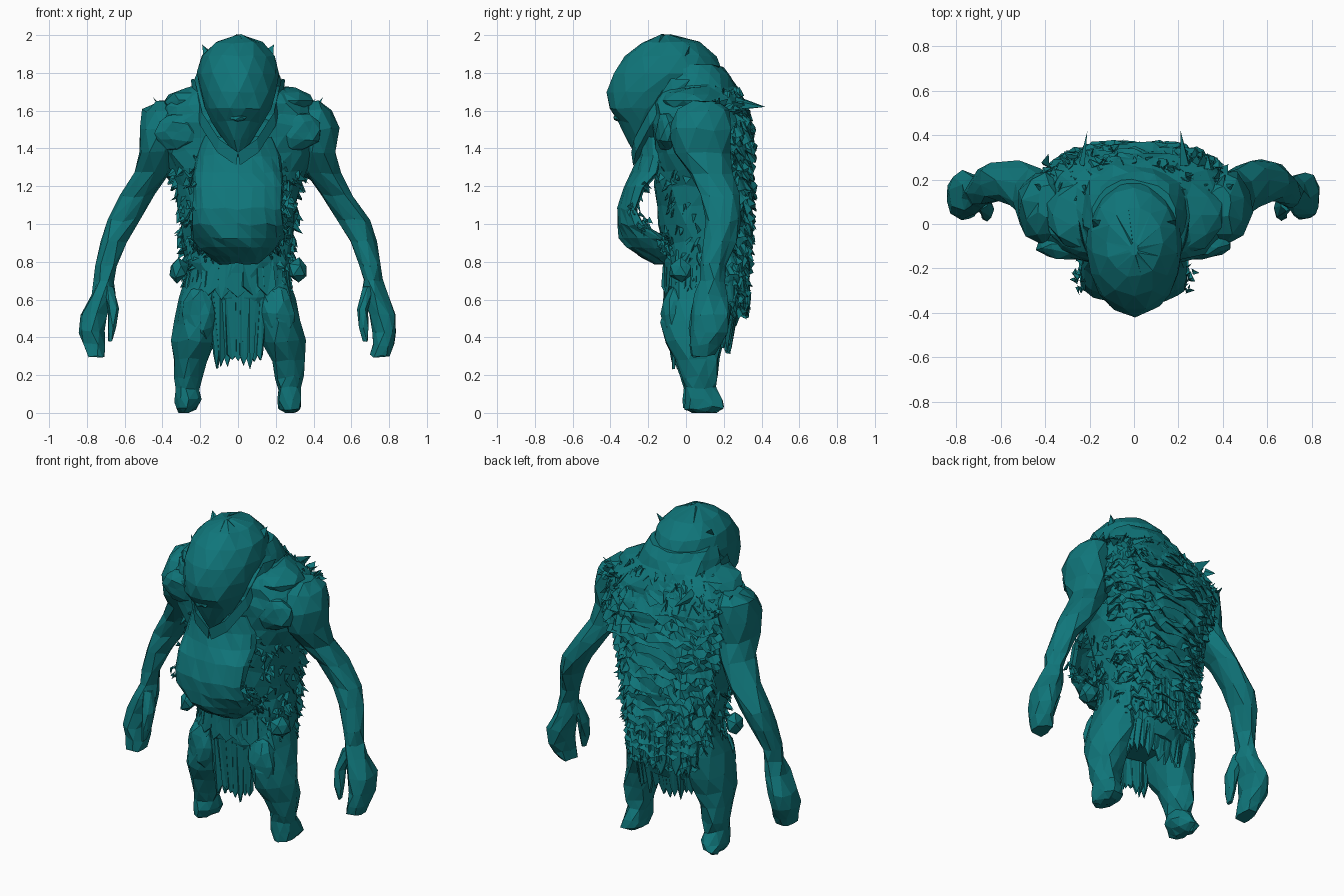
import bpy
import bmesh
import math
import random
from mathutils import Vector

rng = random.Random(7)

default_cube = bpy.data.objects.get("Cube")
if default_cube:
    bpy.data.objects.remove(default_cube, do_unlink=True)

# Single teal hide colour
teal = bpy.data.materials.new("teal hide")
teal.use_nodes = True
teal.diffuse_color = (0.005, 0.18, 0.195, 1)
shader = teal.node_tree.nodes["Principled BSDF"]
shader.inputs["Base Color"].default_value = teal.diffuse_color
shader.inputs["Roughness"].default_value = 0.8


def finish(name, bm):
    """Turn a bmesh into a flat shaded teal object."""
    bmesh.ops.recalc_face_normals(bm, faces=bm.faces)
    mesh = bpy.data.meshes.new(name)
    bm.to_mesh(mesh)
    bm.free()
    mesh.materials.append(teal)
    obj = bpy.data.objects.new(name, mesh)
    bpy.context.collection.objects.link(obj)
    return obj


def wobble(amount):
    return Vector([rng.uniform(-amount, amount) for _ in range(3)])


def ring_point(angle, z, x, rx, front, back, square=1):
    """Point on a level oval; a square value below one gives boxier corners."""
    s, c = math.sin(angle), math.cos(angle)
    s = math.copysign(abs(s) ** square, s)
    c = math.copysign(abs(c) ** square, c)
    return Vector((x + rx * s, (front + back) / 2 - (back - front) / 2 * c, z))


def surface_point(sections, t, angle):
    """Point at fraction t along a stack of ovals."""
    place = t * (len(sections) - 1)
    i = min(int(place), len(sections) - 2)
    low, high = ring_point(angle, *sections[i]), ring_point(angle, *sections[i + 1])
    return low.lerp(high, place - i)


def loft(name, sections, sides=10, rough=0.01, steps=1, side=1):
    """Skin a stack of ovals into a closed faceted body."""
    bm = bmesh.new()
    rows = (len(sections) - 1) * steps
    rings = []
    for r in range(rows + 1):
        ring = []
        for k in range(sides):
            turn = (k + 0.5 * (r % 2)) * math.tau / sides
            p = surface_point(sections, r / rows, turn) + wobble(rough)
            ring.append(bm.verts.new((p.x * side, p.y, max(p.z, 0))))
        rings.append(ring)
    for r in range(rows):
        a, b, odd = rings[r], rings[r + 1], r % 2
        for k in range(sides):
            n = (k + 1) % sides
            if odd:
                bm.faces.new((a[k], b[n], b[k]))
                bm.faces.new((a[k], a[n], b[n]))
            else:
                bm.faces.new((a[k], a[n], b[k]))
                bm.faces.new((a[n], b[n], b[k]))
    bm.faces.new(rings[0])
    bm.faces.new(rings[-1])
    return finish(name, bm)


def blob(name, centre, radii, rough=0.01, detail=2):
    bm = bmesh.new()
    bmesh.ops.create_icosphere(bm, subdivisions=detail, radius=1)
    for v in bm.verts:
        v.co = Vector(centre) + Vector([c * r for c, r in zip(v.co, radii)]) + wobble(rough)
    return finish(name, bm)


def add_shard(bm, base, tip, width):
    """Thin four sided splinter of fur."""
    along = (tip - base).normalized()
    across = along.cross(wobble(1)).normalized()
    third = along.cross(across)
    corners = [base + across * width, base - across * width, base + third * width * 0.5, tip]
    a, b, c, d = [bm.verts.new(p) for p in corners]
    for face in ((a, b, c), (a, b, d), (b, c, d), (c, a, d)):
        bm.faces.new(face)


def outward(angle):
    return Vector((math.sin(angle), -math.cos(angle), 0))


def fur(name, sections, count, t_range, arc, length, width=0.028):
    """Scatter drooping shards around part of a lofted body."""
    bm = bmesh.new()
    for _ in range(count):
        angle = rng.uniform(*arc)
        p = surface_point(sections, rng.uniform(*t_range), angle)
        droop = Vector((rng.uniform(-0.7, 0.7), 0, rng.uniform(-1, -0.4)))
        reach = (outward(angle) * 0.4 + droop).normalized() * length * rng.uniform(0.6, 1.2)
        add_shard(bm, p - outward(angle) * 0.012, p + reach, width)
    return finish(name, bm)


def shaggy_tiers(name, sections, tiers, t_range, arc, columns):
    """Wavy overlapping folds of matted hair wrapped around a body."""
    bm = bmesh.new()
    for tier in range(tiers):
        t = t_range[0] + (t_range[1] - t_range[0]) * tier / (tiers - 1)
        rows = []
        for k in range(columns + 1):
            angle = arc[0] + (arc[1] - arc[0]) * k / columns
            p = surface_point(sections, t, angle) + Vector((0, 0, rng.uniform(-0.02, 0.02)))
            out = outward(angle)
            lip = p + out * rng.uniform(0, 0.035) - Vector((0, 0, rng.uniform(0.03, 0.075)))
            under = p - out * 0.02 - Vector((0, 0, 0.035))
            rows.append([bm.verts.new(q) for q in (p - out * 0.01, lip, under)])
        for a, b in zip(rows, rows[1:]):
            for i in range(3):
                j = (i + 1) % 3
                bm.faces.new((a[i], a[j], b[j]))
                bm.faces.new((a[i], b[j], b[i]))
    return finish(name, bm)


def ragged_cloth(name, top, bottom, arc, strands):
    """Torn cloth hung between two ovals, made of overlapping pointed strands."""
    bm = bmesh.new()
    step = (arc[1] - arc[0]) / strands
    for k in range(strands):
        a = arc[0] + step * (k + 0.5)
        w = step * 0.75
        corners = [ring_point(a - w, *top), ring_point(a + w, *top)]
        for turn, up in ((w, 0.09), (0, rng.uniform(0, 0.06)), (-w, 0.09)):
            p = ring_point(a + turn, *bottom)
            corners.append(p + Vector((0, 0, up)) + outward(a) * rng.uniform(-0.015, 0.015))
        tl, tr, br, tip, bl = [bm.verts.new(p) for p in corners]
        for face in ((tl, tr, tip), (tl, tip, bl), (tr, br, tip)):
            bm.faces.new(face)
    obj = finish(name, bm)
    obj.modifiers.new("thickness", "SOLIDIFY").thickness = 0.015


# Torso with broad, boxy hunched back
torso = [
    (0.46, 0, 0.21, -0.05, 0.27, 0.85), (0.62, 0, 0.265, -0.1, 0.315, 0.85),
    (0.8, 0, 0.285, -0.12, 0.33, 0.8), (1.0, 0, 0.305, -0.14, 0.345, 0.8),
    (1.2, 0, 0.325, -0.16, 0.35, 0.75), (1.38, 0, 0.4, -0.17, 0.35, 0.7),
    (1.53, 0, 0.43, -0.18, 0.345, 0.7), (1.63, 0, 0.38, -0.18, 0.315, 0.75),
    (1.73, 0, 0.24, -0.17, 0.27, 0.9), (1.84, 0, 0.195, -0.15, 0.195)]
loft("torso", torso, sides=20, rough=0.012, steps=2)
shaggy_tiers("back_hair", torso, 25, (0.08, 0.86), (1.75, 4.53), 26)
fur("back_tufts", torso, 200, (0.05, 0.9), (1.9, 4.38), 0.055)
fur("flank_fur_left", torso, 70, (0.1, 0.5), (0.6, 1.9), 0.05)
fur("flank_fur_right", torso, 70, (0.1, 0.5), (4.38, 5.68), 0.05)

# Long sloping head, from chin to crown
head = [
    (1.36, 0, 0.015, -0.26, -0.22), (1.45, 0, 0.08, -0.31, -0.1),
    (1.54, 0, 0.14, -0.36, -0.04), (1.61, 0, 0.175, -0.41, 0),
    (1.7, 0, 0.2, -0.415, 0.1), (1.8, 0, 0.215, -0.39, 0.2),
    (1.89, 0, 0.195, -0.32, 0.16), (1.96, 0, 0.125, -0.24, 0.08),
    (2.0, 0, 0.02, -0.14, -0.08)]
loft("head", head, sides=14, rough=0.006)
blob("upper_lip", (0, -0.36, 1.56), (0.05, 0.025, 0.018), 0.004, 1)

# Open hanging belly, joined to the chest above and the waist below
bm = bmesh.new()
belly_rows = [  # z, half width, y of the rim, forward bulge
    (1.46, 0.17, -0.14, 0.09), (1.36, 0.21, -0.13, 0.11), (1.27, 0.22, -0.15, 0.13),
    (1.19, 0.225, -0.23, 0.09), (1.08, 0.225, -0.275, 0.075), (1, 0.235, -0.23, 0.12),
    (0.93, 0.235, -0.12, 0.22), (0.885, 0.2, -0.11, 0.2), (0.84, 0.15, -0.1, 0.14),
    (0.8, 0.1, -0.09, 0.08)]
grid = []
for z, half, rim, bulge in belly_rows:
    row = []
    for k in range(11):
        a = math.radians(-90 + 18 * k)
        p = Vector((half * math.sin(a), rim - bulge * math.cos(a), z)) + wobble(0.007)
        row.append(bm.verts.new(p))
    grid.append(row)
for upper, lower in zip(grid, grid[1:]):
    for k in range(10):
        bm.faces.new((upper[k], upper[k + 1], lower[k + 1]))
        bm.faces.new((upper[k], lower[k + 1], lower[k]))
shell = finish("belly", bm).modifiers.new("thickness", "SOLIDIFY")
shell.thickness = 0.025
shell.offset = 0

# Ragged belly rim, thickest low down where it meets the flanks
bm = bmesh.new()
for z, half, rim, bulge in belly_rows[1:9]:
    for s in (-1, 1):
        for _ in range(5 if z > 1 else 12):
            p = Vector((s * half, rim, z)) + wobble(0.028)
            add_shard(bm, p, p + Vector((s * 0.01, 0.015, -0.03)) + wobble(0.025), 0.018)
finish("belly_fringe", bm)

# Limbs listed for the left, then mirrored
arm = [
    (1.65, 0.39, 0.05, 0.03, 0.17), (1.6, 0.405, 0.1, -0.05, 0.23),
    (1.5, 0.415, 0.115, -0.09, 0.24), (1.38, 0.425, 0.1, -0.07, 0.23),
    (1.27, 0.445, 0.095, 0.01, 0.25), (1.15, 0.525, 0.095, 0.08, 0.28),
    (1.02, 0.61, 0.085, 0.1, 0.29), (0.91, 0.66, 0.072, 0.09, 0.26),
    (0.78, 0.7, 0.055, 0.08, 0.21), (0.7, 0.71, 0.052, 0.07, 0.2),
    (0.62, 0.72, 0.065, 0.05, 0.22), (0.52, 0.765, 0.075, 0.03, 0.24),
    (0.43, 0.775, 0.068, 0.02, 0.22), (0.36, 0.765, 0.06, 0.02, 0.18),
    (0.3, 0.75, 0.05, 0.02, 0.15)]
thumb = [
    (0.67, 0.69, 0.035, 0.06, 0.15), (0.55, 0.66, 0.032, 0.02, 0.12),
    (0.45, 0.665, 0.025, 0.01, 0.09), (0.38, 0.675, 0.012, 0.02, 0.06)]
leg = [
    (0.72, 0.18, 0.1, -0.08, 0.24), (0.6, 0.195, 0.12, -0.1, 0.25),
    (0.48, 0.21, 0.125, -0.13, 0.23), (0.38, 0.235, 0.115, -0.12, 0.2),
    (0.28, 0.257, 0.09, -0.06, 0.18), (0.19, 0.268, 0.076, -0.03, 0.165),
    (0.13, 0.27, 0.066, -0.01, 0.16), (0.07, 0.272, 0.07, -0.02, 0.19),
    (0.025, 0.278, 0.06, -0.015, 0.21), (0, 0.283, 0.03, 0.04, 0.16)]
for label, s in (("left", 1), ("right", -1)):
    loft("arm_" + label, arm, 9, 0.01, side=s)
    loft("thumb_" + label, thumb, 6, 0.004, side=s)
    loft("leg_" + label, leg, 10, 0.012, side=s)
    blob("chest_muscle_" + label, (s * 0.31, -0.1, 1.49), (0.13, 0.06, 0.1))
    blob("neck_muscle_" + label, (s * 0.19, 0.04, 1.65), (0.21, 0.18, 0.085))
    blob("hip_pouch_" + label, (s * 0.315, -0.03, 0.755), (0.055, 0.07, 0.07), detail=1)
    blob("thigh_pad_" + label, (s * 0.21, -0.06, 0.52), (0.09, 0.065, 0.15))

    # Collar fold sweeping from shoulder to chin
    collar = bmesh.new()
    path = [Vector(p) for p in ((0.23, -0.04, 1.74), (0.19, -0.16, 1.56),
                                (0.1, -0.235, 1.42), (0, -0.25, 1.35))]
    offsets = [Vector(p) for p in ((0.02, 0.06, 0.025), (0, -0.04, 0.03), (0.01, -0.03, -0.04))]
    rings = []
    for p in path:
        rings.append([collar.verts.new(((p.x + v.x) * s, p.y + v.y, p.z + v.z)) for v in offsets])
    for a, b in zip(rings, rings[1:]):
        for k in range(3):
            collar.faces.new((a[k], a[k - 1], b[k - 1], b[k]))
    collar.faces.new(rings[0])
    collar.faces.new(rings[-1])
    finish("collar_" + label, collar)

    # Bony spikes and shoulder tufts
    spikes = bmesh.new()
    add_shard(spikes, Vector((s * 0.23, 0.26, 1.64)), Vector((s * 0.21, 0.42, 1.62)), 0.04)
    add_shard(spikes, Vector((s * 0.16, 0, 1.9)), Vector((s * 0.19, 0.02, 1.95)), 0.03)
    add_shard(spikes, Vector((s * 0.4, 0.15, 1.6)), Vector((s * 0.45, 0.18, 1.67)), 0.035)
    for _ in range(40):
        p = Vector((s * rng.uniform(0.2, 0.4), rng.uniform(0.14, 0.27), rng.uniform(1.52, 1.64)))
        add_shard(spikes, p, p + Vector((s * 0.01, 0.04, 0.01)) + wobble(0.03), 0.03)
    finish("shoulder_spikes_" + label, spikes)

# Waist wrap and torn loincloth
waist = (0.82, 0, 0.275, -0.12, 0.33, 0.85)
ragged_cloth("waist_wrap", waist, (0.58, 0, 0.29, -0.12, 0.31, 0.85), (-1.6, 1.6), 13)
ragged_cloth("front_loincloth", waist, (0.22, 0, 0.23, -0.07, 0.2), (-0.6, 0.6), 9)
ragged_cloth("back_overskirt", waist, (0.5, 0, 0.27, -0.1, 0.33, 0.85), (1.9, 4.38), 15)
ragged_cloth("back_loincloth", waist, (0.31, 0, 0.24, -0.1, 0.235, 0.85), (2, 4.28), 15)
